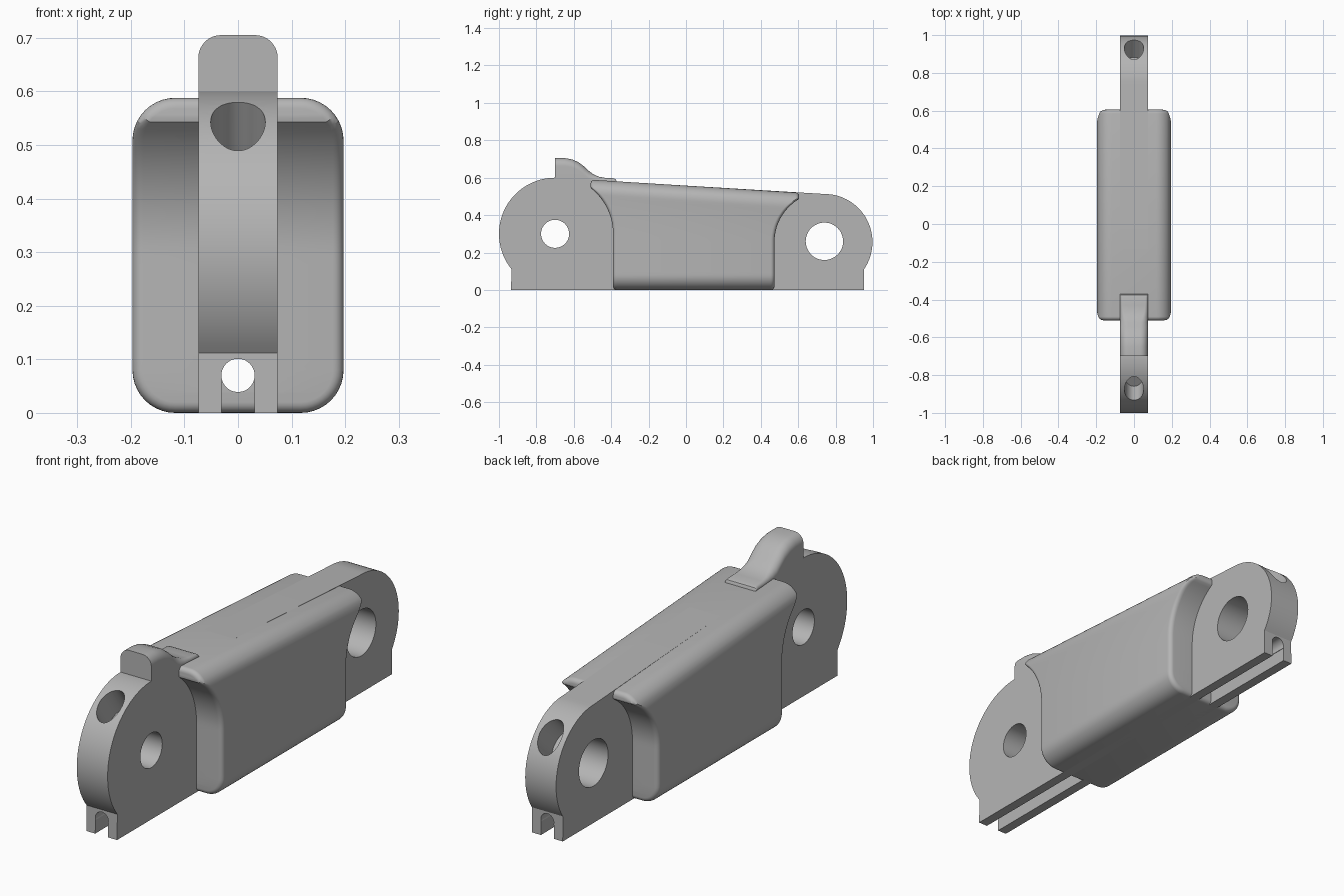
import bpy, bmesh
from math import sin, cos, pi, sqrt, atan2, radians

old = bpy.data.objects.get("Cube")
if old:
    bpy.data.objects.remove(old, do_unlink=True)

GREY = (0.46, 0.46, 0.46, 1.0)
mat = bpy.data.materials.new("plain grey")
mat.use_nodes = True
mat.diffuse_color = GREY
mat.node_tree.nodes["Principled BSDF"].inputs["Base Color"].default_value = GREY

HALF = 0.074                     # half thickness of the centre plate
FRONT = (-0.70, 0.30, 0.30)      # y, z, radius of the front lobe
BACK = (0.74, 0.256, 0.257)      # y, z, radius of the back lobe
GAP = 0.01                       # clearance of the grip around each lobe


def make(name, bm):
    bmesh.ops.recalc_face_normals(bm, faces=bm.faces)
    mesh = bpy.data.meshes.new(name)
    bm.to_mesh(mesh)
    bm.free()
    mesh.materials.append(mat)
    ob = bpy.data.objects.new(name, mesh)
    bpy.context.collection.objects.link(ob)
    return ob


def loft(name, rings, cap):
    """Join equal closed rings; cap closes an end ring of vertices."""
    bm = bmesh.new()
    rows = [[bm.verts.new(p) for p in r] for r in rings]
    for a, b in zip(rows, rows[1:]):
        for i in range(len(a)):
            j = (i + 1) % len(a)
            bm.faces.new((a[i], a[j], b[j], b[i]))
    cap(bm, rows[0])
    cap(bm, rows[-1])
    return make(name, bm)


def flat_cap(bm, row):
    bm.faces.new(row)


def strip_cap(bm, row):
    n = len(row)
    for i in range(n // 2 - 1):
        bm.faces.new((row[i], row[i + 1], row[n - 2 - i], row[n - 1 - i]))


def activate(ob):
    bpy.ops.object.select_all(action='DESELECT')
    ob.select_set(True)
    bpy.context.view_layer.objects.active = ob


def cylinder(loc, rx, ry, length, rot):
    bpy.ops.mesh.primitive_cylinder_add(vertices=48, radius=1, depth=length,
                                        location=loc, rotation=rot)
    ob = bpy.context.object
    ob.scale = (rx, ry, 1)
    return ob


def cut(ob, cutter):
    cutter.hide_render = True
    bpy.context.view_layer.update()
    mod = ob.modifiers.new("cut", 'BOOLEAN')
    mod.operation = 'DIFFERENCE'
    mod.solver = 'EXACT'
    mod.object = cutter
    activate(ob)
    bpy.ops.object.modifier_apply(modifier=mod.name)
    bpy.data.objects.remove(cutter, do_unlink=True)


def arc(c, a0, a1, n=32):
    y, z, r = c
    return [(y + r * cos(a0 + (a1 - a0) * i / n),
             z + r * sin(a0 + (a1 - a0) * i / n)) for i in range(n + 1)]


def channel():
    return cylinder((0, 0, 0.07), 0.031, 0.031, 3, (pi / 2, 0, 0))


# Centre plate: two round lobes on square feet, joined by a sloping top
profile = [(-0.935, 0)]
profile += arc(FRONT, 2 * pi + atan2(-0.19, -0.235), pi / 2)
profile += arc(BACK, pi / 2, atan2(-0.147, 0.211))
profile += [(0.951, 0)]
plate = loft("centre_plate", [[(x, y, z) for y, z in profile] for x in (-HALF, HALF)],
             flat_cap)

# Pivot holes, oval end pockets and the keyhole groove underneath
for y, z, r in ((-0.70, 0.30, 0.075), (0.74, 0.26, 0.10)):
    cut(plate, cylinder((0, y, z), r, r, 1, (0, pi / 2, 0)))
for (y, z, r), tilt in ((FRONT, radians(36)), (BACK, radians(-48))):
    spot = (0, y - r * sin(tilt), z + r * cos(tilt))
    cut(plate, cylinder(spot, 0.051, 0.077, 0.27, (tilt, 0, 0)))
cut(plate, channel())
bpy.ops.mesh.primitive_cube_add(size=1, location=(0, 0, 0))
slot = bpy.context.object
slot.scale = (0.062, 3, 0.12)
cut(plate, slot)


# Grip body: rounded section whose ends wrap around the lobes
def front_end(z):
    y, c, r = FRONT
    r += GAP
    return max(-0.51, y + sqrt(max(0, r * r - max(0, z - c) ** 2)))


def back_end(z):
    y, c, r = BACK
    r += GAP
    return min(0.605, y - sqrt(max(0, r * r - max(0, z - c) ** 2)))


def grip_ring(end, sign, top, inset, shift):
    w, r = 0.197 - inset, 0.08 - inset
    lo, hi = inset, top - inset
    half = [(w - r + r * sin(t), lo + r - r * cos(t))
            for t in (pi / 2 * i / 10 for i in range(11))]
    half += [(w, lo + r + (hi - lo - 2 * r) * i / 24) for i in range(1, 24)]
    half += [(w - r + r * cos(t), hi - r + r * sin(t))
             for t in (pi / 2 * i / 10 for i in range(11))]
    right = [(x, end(z) + sign * shift, z) for x, z in half]
    return right + [(-x, y, z) for x, y, z in reversed(right)]


EDGE = 0.02
steps = [pi / 2 * i / 5 for i in range(6)]
rounding = [(EDGE * (1 - sin(t)), EDGE * (1 - cos(t))) for t in steps]
rings = [grip_ring(front_end, 1, 0.588, d, s) for d, s in rounding]
rings += [grip_ring(back_end, -1, 0.521, d, s) for d, s in reversed(rounding)]
grip = loft("grip_body", rings, strip_cap)
cut(grip, channel())

# Thumb catch: stepped hook with rounded shoulders on top of the plate
outline = [(-0.70, 0.705), (-0.65, 0.705), (-0.61, 0.698), (-0.575, 0.683),
           (-0.545, 0.66), (-0.52, 0.637), (-0.495, 0.618), (-0.465, 0.605),
           (-0.43, 0.599), (-0.39, 0.597), (-0.376, 0.592), (-0.37, 0.58)]


def catch_ring(y, z):
    r = max(0.003, min(0.042, (z - 0.58) * 0.8))
    right = [(HALF, y, 0.56)]
    right += [(HALF - r + r * cos(t), y, z - r + r * sin(t))
              for t in (pi / 2 * i / 8 for i in range(9))]
    return right + [(-x, b, c) for x, b, c in reversed(right)]


catch = loft("thumb_catch", [catch_ring(y, z) for y, z in outline], flat_cap)

for ob in (plate, grip, catch):
    activate(ob)
    bpy.ops.object.shade_smooth_by_angle(angle=radians(32))
